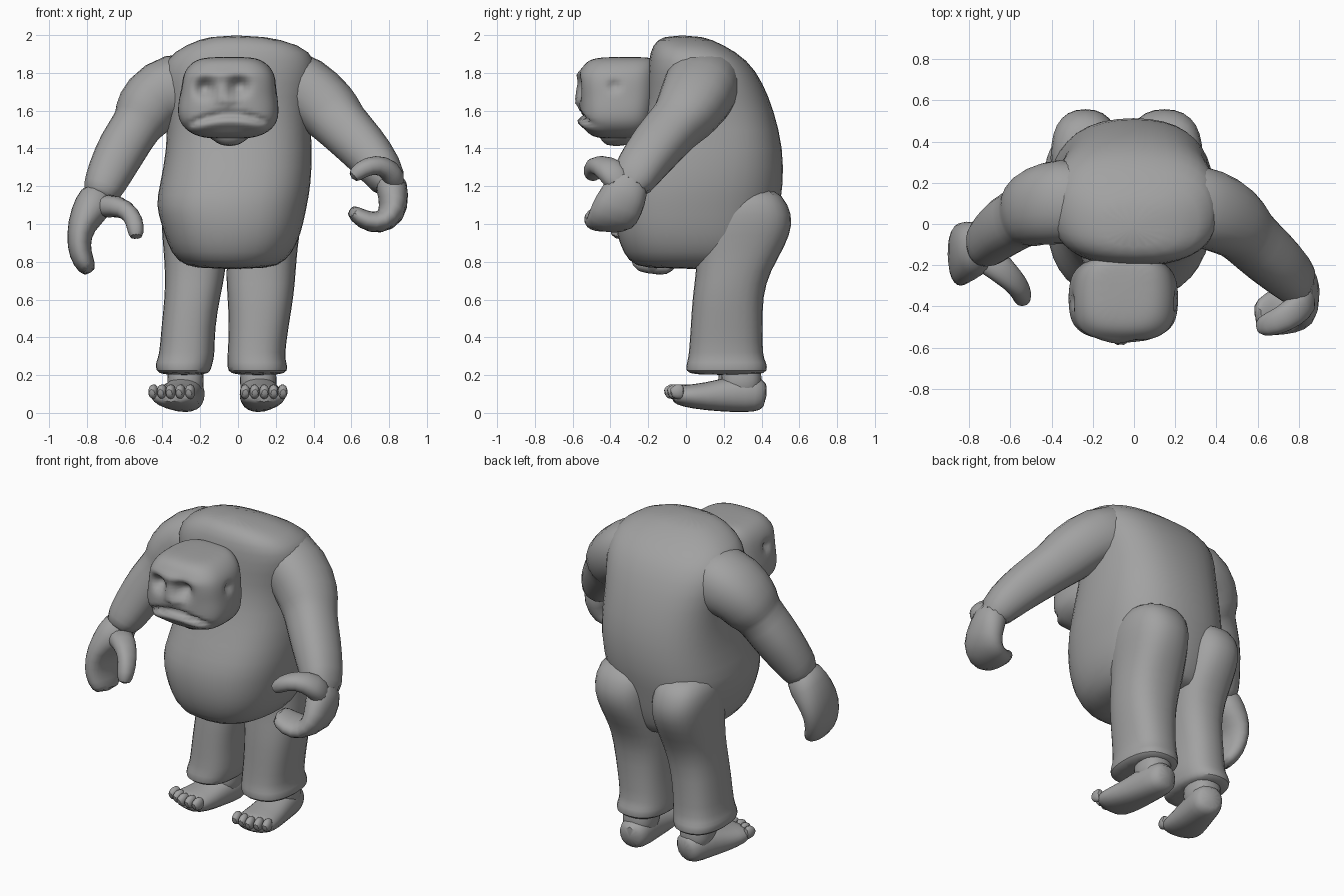
import bpy, bmesh, math
from mathutils import Vector

cube = bpy.data.objects.get("Cube")
if cube:
    bpy.data.objects.remove(cube, do_unlink=True)

clay = bpy.data.materials.new("clay grey")
clay.use_nodes = True
GREY = (0.36, 0.36, 0.36, 1)
clay.diffuse_color = GREY
clay.node_tree.nodes["Principled BSDF"].inputs["Base Color"].default_value = GREY


def rounded(angle, power):
    """Point on a unit superellipse."""
    c, s = math.cos(angle), math.sin(angle)
    return (math.copysign(abs(c) ** (2 / power), c),
            math.copysign(abs(s) ** (2 / power), s))


def skin(name, rings, levels=1):
    """Bridge equal rings of points, cap both ends and soften the result."""
    bm = bmesh.new()
    loops = [[bm.verts.new(p) for p in ring] for ring in rings]
    count = len(loops[0])
    for low, high in zip(loops, loops[1:]):
        for i in range(count):
            j = (i + 1) % count
            bm.faces.new((low[i], low[j], high[j], high[i]))
    bm.faces.new(loops[0][::-1])
    bm.faces.new(loops[-1])
    bmesh.ops.recalc_face_normals(bm, faces=bm.faces)
    mesh = bpy.data.meshes.new(name)
    bm.to_mesh(mesh)
    bm.free()
    mesh.materials.append(clay)
    obj = bpy.data.objects.new(name, mesh)
    bpy.context.collection.objects.link(obj)
    bpy.ops.object.select_all(action='DESELECT')
    obj.select_set(True)
    bpy.context.view_layer.objects.active = obj
    soften = obj.modifiers.new("soften", 'SUBSURF')
    soften.levels = soften.render_levels = levels
    bpy.ops.object.modifier_apply(modifier=soften.name)
    bpy.ops.object.shade_smooth_by_angle(angle=math.radians(35))
    return obj


def stack(name, rows, sides=16, power=2.5, levels=1):
    """Level rings; each row is height, x range, y range."""
    rings = []
    for z, x0, x1, y0, y1 in rows:
        ring = []
        for i in range(sides):
            u, v = rounded(math.tau * i / sides, power)
            ring.append(((x0 + x1 + u * (x1 - x0)) / 2,
                         (y0 + y1 + v * (y1 - y0)) / 2, z))
        rings.append(ring)
    return skin(name, rings, levels)


def tube(name, path, ref=(0, 1, 0), sides=12, power=2.3):
    """Rings square to a path; each point is x, y, z and two radii."""
    centres = [Vector(p[:3]) for p in path]
    rings = []
    for k, (centre, point) in enumerate(zip(centres, path)):
        ahead = centres[min(k + 1, len(path) - 1)]
        behind = centres[max(k - 1, 0)]
        along = (ahead - behind).normalized()
        side = along.cross(Vector(ref)).normalized()
        up = side.cross(along)
        ring = []
        for i in range(sides):
            u, v = rounded(math.tau * i / sides, power)
            ring.append(centre + side * u * point[3] + up * v * point[4])
        rings.append(ring)
    return skin(name, rings)


# Torso with hanging belly and humped back
stack("torso", [
    (.76, -.22, .16, -.23, .38), (.80, -.33, .26, -.31, .42),
    (.90, -.38, .32, -.36, .46), (1.0, -.41, .35, -.38, .48),
    (1.1, -.44, .37, -.38, .50), (1.2, -.42, .39, -.36, .52),
    (1.4, -.38, .40, -.27, .52), (1.6, -.38, .38, -.21, .47),
    (1.75, -.42, .42, -.21, .41), (1.87, -.40, .42, -.20, .33),
    (1.95, -.28, .34, -.18, .20), (2.0, -.14, .12, -.12, .08)], 20)

# Trouser legs, swelling into the buttocks, with turned cuffs
LEG_ROWS = [(.20, .03, .40), (.22, -.01, .44), (.27, 0, .43), (.30, .01, .41),
            (.45, .02, .41), (.62, .03, .41), (.75, .05, .45), (.88, .05, .53),
            (1.0, .06, .575), (1.1, .1, .55), (1.2, .15, .48)]
LEG_SIDES = {
    "right": ([-.40, -.44, -.44, -.42, -.41, -.39, -.39, -.40, -.41, -.41, -.36],
              [-.17, -.14, -.13, -.12, -.12, -.09, -.06, -.06, -.06, -.07, -.1]),
    "left": ([-.02, -.06, -.06, -.06, -.05, -.06, -.07, -.05, -.04, -.04, 0],
             [.23, .27, .26, .25, .27, .30, .31, .32, .34, .34, .3])}
for label, (inner, outer) in LEG_SIDES.items():
    stack(label + "_leg", [(z, x0, x1, y0, y1) for (z, y0, y1), x0, x1
                           in zip(LEG_ROWS, inner, outer)], 14)


# Bare feet: ankle, sole and a row of toes
def foot(label, heel, toe):
    heel, toe = Vector(heel), Vector(toe)
    path = []
    for t, z, wide, tall in [(-.08, .09, .07, .07), (.04, .10, .10, .10),
                             (.3, .10, .105, .10), (.6, .085, .12, .075),
                             (.85, .09, .13, .06), (.97, .095, .10, .04)]:
        spot = heel.lerp(toe, t)
        path.append((spot.x, spot.y, z, wide, tall))
    tube(label + "_foot", path, (0, 0, 1))
    shin = heel.lerp(toe, .18)
    stack(label + "_ankle", [(z, shin.x - .1, shin.x + .1, shin.y - .12, shin.y + .1)
                             for z in (.08, .16, .3)], 12)
    ahead = (toe - heel).normalized()
    across = Vector((-ahead.y, ahead.x))
    for n in range(5):
        root = toe + across * (n - 2) * .05 - ahead * (.05 + .012 * abs(n - 2))
        tip = root + ahead * .075
        tube(f"{label}_toe_{n + 1}",
             [(*root, .11, .026, .045), (*root.lerp(tip, .6), .115, .03, .045),
              (*tip, .10, .02, .025)], (0, 0, 1), 8)


foot("right", (-.26, .36), (-.36, -.05))
foot("left", (.10, .39), (.14, -.09))

# Arms, each with a sleeve edge above the elbow
tube("right_arm", [
    (-.15, .11, 1.70, .20, .2), (-.36, .11, 1.72, .21, .22), (-.47, .09, 1.65, .18, .2),
    (-.515, .05, 1.55, .16, .18), (-.53, .04, 1.53, .135, .15),
    (-.61, 0, 1.41, .14, .15), (-.68, -.06, 1.27, .125, .13),
    (-.72, -.1, 1.18, .11, .12), (-.74, -.12, 1.12, .08, .1)])
tube("left_arm", [
    (.12, .11, 1.72, .20, .2), (.31, .09, 1.75, .20, .21), (.43, .05, 1.66, .18, .2),
    (.52, -.02, 1.56, .165, .17), (.54, -.05, 1.53, .15, .15),
    (.66, -.16, 1.41, .14, .15), (.76, -.25, 1.29, .12, .13),
    (.82, -.32, 1.18, .09, .12)])

# Hands: a mitten of curled fingers and an opposing thumb
tube("right_fingers", [
    (-.72, -.1, 1.19, .09, .1), (-.77, -.12, 1.09, .11, .14), (-.835, -.14, .99, .075, .16),
    (-.845, -.16, .88, .065, .15), (-.82, -.17, .80, .06, .13), (-.78, -.18, .74, .04, .1)])
tube("right_thumb", [
    (-.74, -.14, 1.09, .07, .09), (-.63, -.23, 1.10, .06, .07), (-.56, -.30, 1.05, .05, .06),
    (-.54, -.35, .98, .05, .05), (-.54, -.37, .92, .035, .04)])
tube("left_fingers", [
    (.80, -.28, 1.26, .09, .1), (.825, -.33, 1.15, .085, .13), (.82, -.38, 1.05, .08, .14),
    (.75, -.41, 1.00, .065, .13), (.66, -.44, 1.02, .055, .11), (.59, -.46, 1.08, .035, .08)])
tube("left_thumb", [
    (.84, -.34, 1.2, .06, .08), (.81, -.40, 1.29, .065, .08), (.73, -.46, 1.32, .055, .07),
    (.65, -.49, 1.29, .05, .06), (.60, -.5, 1.24, .035, .04)])

# Thick neck and head with a wide jaw
tube("neck", [(-.05, y, 1.66, r, r) for y, r in [(.05, .24), (-.16, .22), (-.3, .18)]],
     (0, 0, 1))
head = stack("head", [
    (1.45, -.16, .06, -.46, -.24), (1.475, -.25, .15, -.52, -.20),
    (1.53, -.31, .21, -.56, -.17), (1.60, -.325, .22, -.565, -.16),
    (1.68, -.31, .21, -.565, -.15), (1.76, -.30, .205, -.575, -.15),
    (1.82, -.28, .185, -.56, -.15), (1.87, -.23, .13, -.52, -.16),
    (1.885, -.15, .06, -.44, -.2)], 20, 3, 2)
stack("chin", [(1.41, -.08, -.01, -.42, -.32), (1.45, -.15, .06, -.46, -.24),
               (1.5, -.2, .1, -.48, -.2)], 12)

# Face relief: x, z, width, height and depth (negative stands out)
RELIEF = [(-.175, 1.72, .045, .045, .07), (.005, 1.73, .045, .045, .07),
          (-.085, 1.69, .03, .06, -.02), (-.05, 1.64, .04, .03, -.025),
          (-.07, 1.625, .013, .016, .04), (-.03, 1.625, .013, .016, .04),
          (-.085, 1.79, .16, .025, -.015)]
for vert in head.data.vertices:
    p = vert.co.copy()
    if p.y < -.42:
        push = 0
        for x, z, wide, tall, depth in RELIEF:
            push += depth * math.exp(-((p.x - x) / wide) ** 2 - ((p.z - z) / tall) ** 2)
        # Drooping mouth crease with a full lower lip
        crease = p.z - 1.58 + 1.1 * (p.x + .04) ** 2
        fade = math.exp(-((p.x + .05) / .21) ** 6)
        push += fade * (.035 * math.exp(-(crease / .012) ** 2)
                        - .02 * math.exp(-((crease + .04) / .025) ** 2))
        vert.co.y += push
    # Ear hollows
    hollow = math.exp(-((p.y + .38) ** 2 + (p.z - 1.73) ** 2) / .0007)
    vert.co.x += .03 * hollow * (1 if p.x < -.05 else -1)
